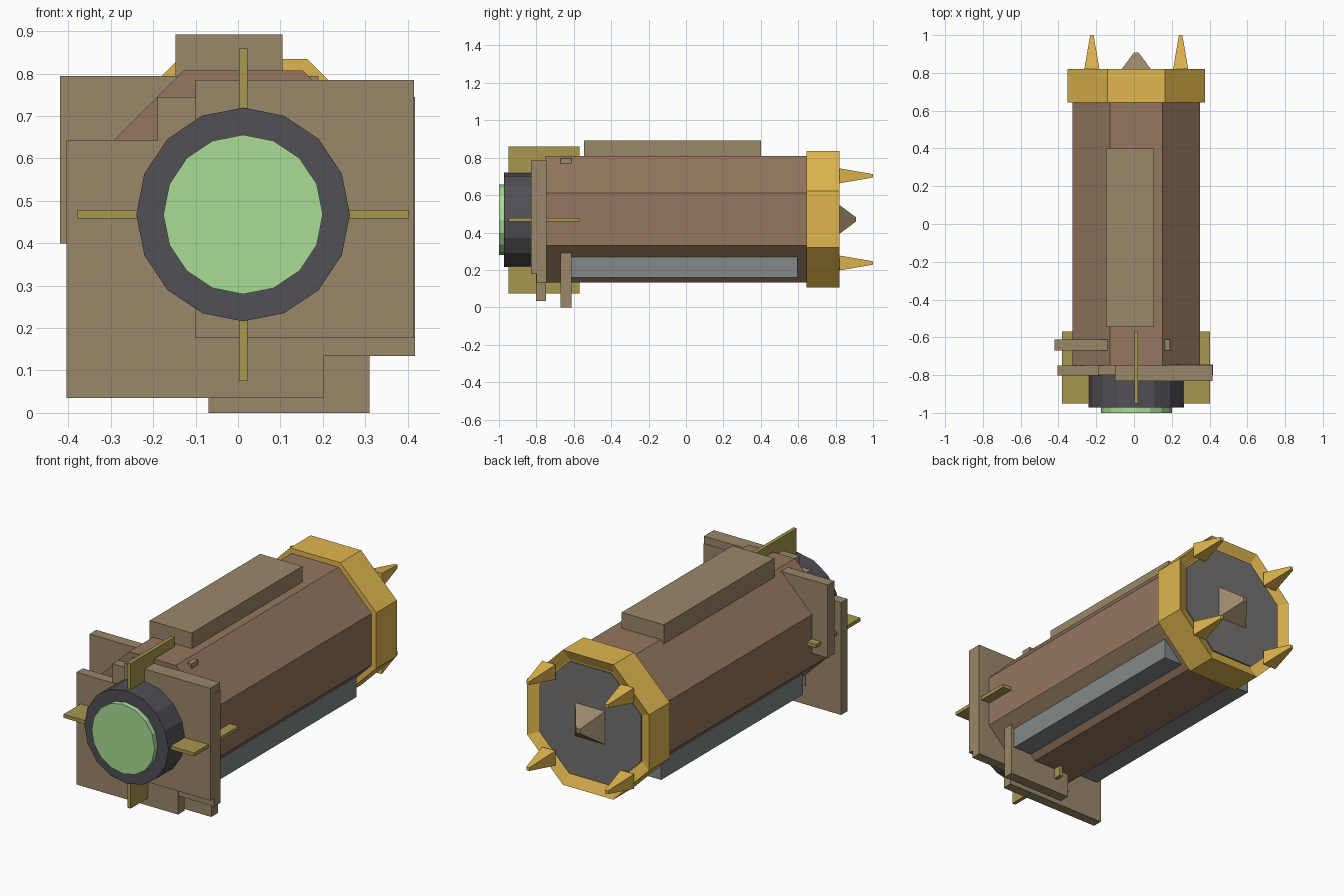
import bpy, bmesh, math
from mathutils import Matrix, Vector

if "Cube" in bpy.data.objects:
    bpy.data.objects.remove(bpy.data.objects["Cube"])

CX, CZ = 0.012, 0.47      # axis of the barrel


def material(name, hexcol):
    rgb = [int(hexcol[i:i + 2], 16) / 255 for i in (0, 2, 4)]
    m = bpy.data.materials.new(name)
    m.diffuse_color = [((c + 0.055) / 1.055) ** 2.4 for c in rgb] + [1]
    m.use_nodes = True
    m.node_tree.nodes["Principled BSDF"].inputs["Base Color"].default_value = m.diffuse_color
    return m


BROWN = material("brown", "94775F")
TAN = material("tan", "9A876A")
BRASS = material("brass", "A89850")
GOLD = material("gold", "E0B64E")
DARK = material("dark", "505056")
GREEN = material("green", "A9DC95")
STEEL = material("steel", "82888A")
GREY = material("grey", "75736F")


def finish(name, bm, mat):
    bmesh.ops.recalc_face_normals(bm, faces=bm.faces[:])
    me = bpy.data.meshes.new(name)
    bm.to_mesh(me)
    bm.free()
    me.materials.append(mat)
    ob = bpy.data.objects.new(name, me)
    bpy.context.collection.objects.link(ob)
    return ob


def box(name, x, y, z, mat):
    """Box from (min, max) ranges."""
    bm = bmesh.new()
    bmesh.ops.create_cube(bm, size=1)
    lo, hi = Vector((x[0], y[0], z[0])), Vector((x[1], y[1], z[1]))
    bmesh.ops.scale(bm, vec=hi - lo, verts=bm.verts)
    bmesh.ops.translate(bm, vec=(lo + hi) / 2, verts=bm.verts)
    return finish(name, bm, mat)


def prism(name, sides, r1, r2, y1, y2, mat, x=CX, z=CZ, turn=0.0, recess=None):
    """Prism or frustum along y; recess = (rim width, depth) on its rear face."""
    bm = bmesh.new()
    bmesh.ops.create_cone(bm, cap_ends=True, segments=sides, radius1=r1,
                          radius2=r2, depth=y2 - y1)
    mat4 = (Matrix.Translation((x, (y1 + y2) / 2, z))
            @ Matrix.Rotation(-math.pi / 2, 4, 'X') @ Matrix.Rotation(turn, 4, 'Z'))
    bmesh.ops.transform(bm, matrix=mat4, verts=bm.verts)
    if recess:
        bm.faces.ensure_lookup_table()
        end = max(bm.faces, key=lambda f: f.calc_center_median().y)
        bmesh.ops.inset_region(bm, faces=[end], thickness=recess[0])
        bmesh.ops.translate(bm, vec=(0, -recess[1], 0), verts=end.verts)
    return finish(name, bm, mat)


OCT = math.pi / 8
K = math.cos(OCT)         # apothem to radius
S2 = math.sqrt(2)

# Octagonal barrel and rear collar with recessed end plate
prism("barrel", 8, 0.338 / K, 0.338 / K, -0.75, 0.66, BROWN, turn=OCT)
prism("rear_collar", 8, 0.365 / K, 0.365 / K, 0.643, 0.82, GOLD, turn=OCT,
      recess=(0.06, 0.025))
prism("end_plate", 8, 0.304 / K, 0.304 / K, 0.78, 0.803, GREY, turn=OCT)
prism("end_stud", 4, 0.092 * S2, 0.012 * S2, 0.80, 0.908, TAN, turn=math.pi / 4)

# Four rear spikes
for sx in (-1, 1):
    for sz in (-1, 1):
        prism("rear_spike", 4, 0.04 * S2, 0.009 * S2, 0.82, 1.0, GOLD,
              x=CX + sx * 0.235, z=CZ + sz * 0.233, turn=math.pi / 4)

# Front lens
prism("lens_housing", 16, 0.252, 0.252, -0.972, -0.76, DARK, z=0.468)
prism("lens", 16, 0.188, 0.188, -1.0, -0.95, GREEN, z=0.468)

# Crossed fins around the lens
box("vertical_fin", (0.002, 0.022), (-0.95, -0.57), (0.075, 0.86), BRASS)
box("horizontal_fin", (-0.38, 0.403), (-0.95, -0.57), (0.459, 0.478), BRASS)

# Overlapping armour plates at the front
box("front_plate", (-0.10, 0.415), (-0.83, -0.747), (0.177, 0.785), TAN)
box("left_plate", (-0.405, 0.203), (-0.803, -0.749), (0.035, 0.643), TAN)
box("right_plate", (-0.19, 0.417), (-0.80, -0.745), (0.134, 0.745), TAN)
box("side_plate", (-0.42, 0.19), (-0.67, -0.612), (0.40, 0.795), TAN)
box("lower_plate", (-0.07, 0.31), (-0.671, -0.613), (0.0, 0.38), TAN)

# Top block and lower rail
box("top_block", (-0.147, 0.105), (-0.545, 0.40), (0.78, 0.893), TAN)
box("lower_rail", (-0.268, 0.292), (-0.62, 0.595), (0.16, 0.27), STEEL)
